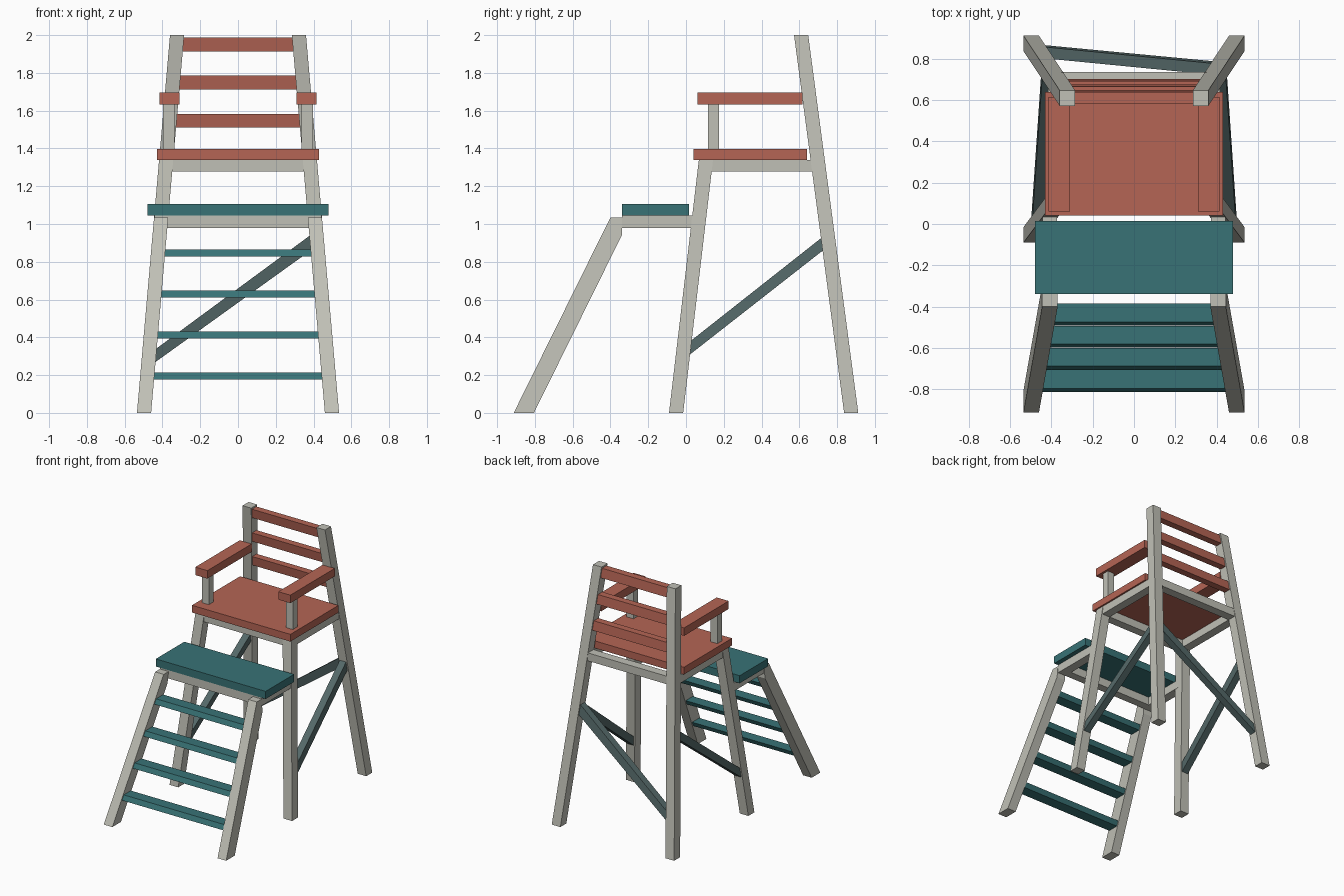
import bpy, bmesh

if "Cube" in bpy.data.objects:
    bpy.data.objects.remove(bpy.data.objects["Cube"])

def material(name, rgb):
    m = bpy.data.materials.new(name)
    m.diffuse_color = (*rgb, 1)
    m.use_nodes = True
    m.node_tree.nodes["Principled BSDF"].inputs["Base Color"].default_value = m.diffuse_color
    return m

WOOD = material("pale_wood", (0.53, 0.53, 0.47))
RED = material("red_paint", (0.46, 0.13, 0.09))
TEAL = material("teal_paint", (0.04, 0.17, 0.18))
SLATE = material("slate_paint", (0.09, 0.14, 0.14))

def loft(name, a, b, mat, mirror=False):
    """Solid between two matching polygons, optionally mirrored across x."""
    bm = bmesh.new()
    va, vb = [[bm.verts.new(p) for p in ring] for ring in (a, b)]
    bm.faces.new(va)
    bm.faces.new(vb)
    n = len(va)
    for i in range(n):
        j = (i + 1) % n
        bm.faces.new((va[i], va[j], vb[j], vb[i]))
    bmesh.ops.recalc_face_normals(bm, faces=bm.faces)
    me = bpy.data.meshes.new(name)
    bm.to_mesh(me)
    bm.free()
    me.materials.append(mat)
    ob = bpy.data.objects.new(name, me)
    bpy.context.collection.objects.link(ob)
    if mirror:
        ob.modifiers.new("mirror", 'MIRROR').use_axis = (True, False, False)
    return ob

def rect(x0, x1, y0, y1, z):
    return [(x0, y0, z), (x1, y0, z), (x1, y1, z), (x0, y1, z)]

def box(name, x, y, z, mat, mirror=False):
    return loft(name, rect(*x, *y, z[0]), rect(*x, *y, z[1]), mat, mirror)

# Leg faces as functions of height
def inner(z): return 0.46 - 0.0875 * z
def outer(z): return inner(z) + 0.075
def back_y(z): return 0.837 - 0.1325 * z      # front face of the back legs
def front_y(z): return -0.09 + 0.118 * z      # front face of the front legs
def ladder_y(z): return -0.912 + 0.495 * z    # front face of the ladder rails
W, H = 0.075, 1.34

# Legs
def leg(name, fy, top):
    loft(name, *[rect(inner(z), outer(z), fy(z), fy(z) + W, z) for z in (0, top)], WOOD, True)
leg("back_leg", back_y, 2.0)
leg("front_leg", front_y, H)

# Ladder side rails, cut upright under the platform
profile = [(-0.912, 0), (-0.805, 0), (-0.34, 0.94), (-0.34, 1.035), (-0.40, 1.035)]
loft("ladder_rail", [(inner(z), y, z) for y, z in profile],
     [(outer(z), y, z) for y, z in profile], WOOD, True)

# Ladder treads
for i in range(4):
    rings = []
    for z in (0.178 + 0.217 * i, 0.215 + 0.217 * i):
        y = ladder_y(z)
        rings.append(rect(-inner(z), inner(z), y + 0.01, y + 0.098, z))
    loft(f"tread_{i + 1}", *rings, TEAL)

# Platform and its frame
box("platform", (-0.48, 0.48), (-0.34, 0.015), (1.045, 1.105), TEAL)
box("platform_side_rail", (0.372, 0.443), (-0.34, 0.06), (0.98, 1.045), WOOD, True)
box("platform_front_rail", (-0.372, 0.372), (-0.34, -0.275), (0.98, 1.045), WOOD)

# Seat and its frame
box("seat", (-0.43, 0.43), (0.04, 0.64), (H, 1.397), RED)
box("seat_side_rail", (0.348, 0.417), (0.10, 0.68), (1.277, H), WOOD, True)
box("seat_front_rail", (-0.35, 0.35), (0.07, 0.138), (1.277, H), WOOD)
box("seat_back_rail", (-0.35, 0.35), (0.665, 0.735), (1.277, H), WOOD)

# Armrests
box("armrest", (0.31, 0.415), (0.06, 0.616), (1.632, 1.695), RED, True)
box("armrest_post", (0.337, 0.397), (0.117, 0.175), (1.39, 1.635), WOOD, True)

# Backrest slats
for i in range(3):
    loft(f"back_slat_{i + 1}", *[rect(-inner(z), inner(z), back_y(z) + 0.01, back_y(z) + 0.065, z)
         for z in (1.51 + 0.202 * i, 1.583 + 0.202 * i)], RED)

# Side braces rising from front leg to back leg
side = [(0.022, 0.31), (0.725, 0.86), (0.715, 0.925), (0.03, 0.385)]
loft("side_brace", [(inner(z) + 0.01, y, z) for y, z in side],
     [(outer(z) - 0.01, y, z) for y, z in side], SLATE, True)

# Back brace
rear = [(-0.436, 0.27), (0.385, 0.86), (0.378, 0.937), (-0.43, 0.342)]
loft("back_brace", [(x, back_y(z) + 0.01, z) for x, z in rear],
     [(x, back_y(z) + 0.065, z) for x, z in rear], SLATE)
